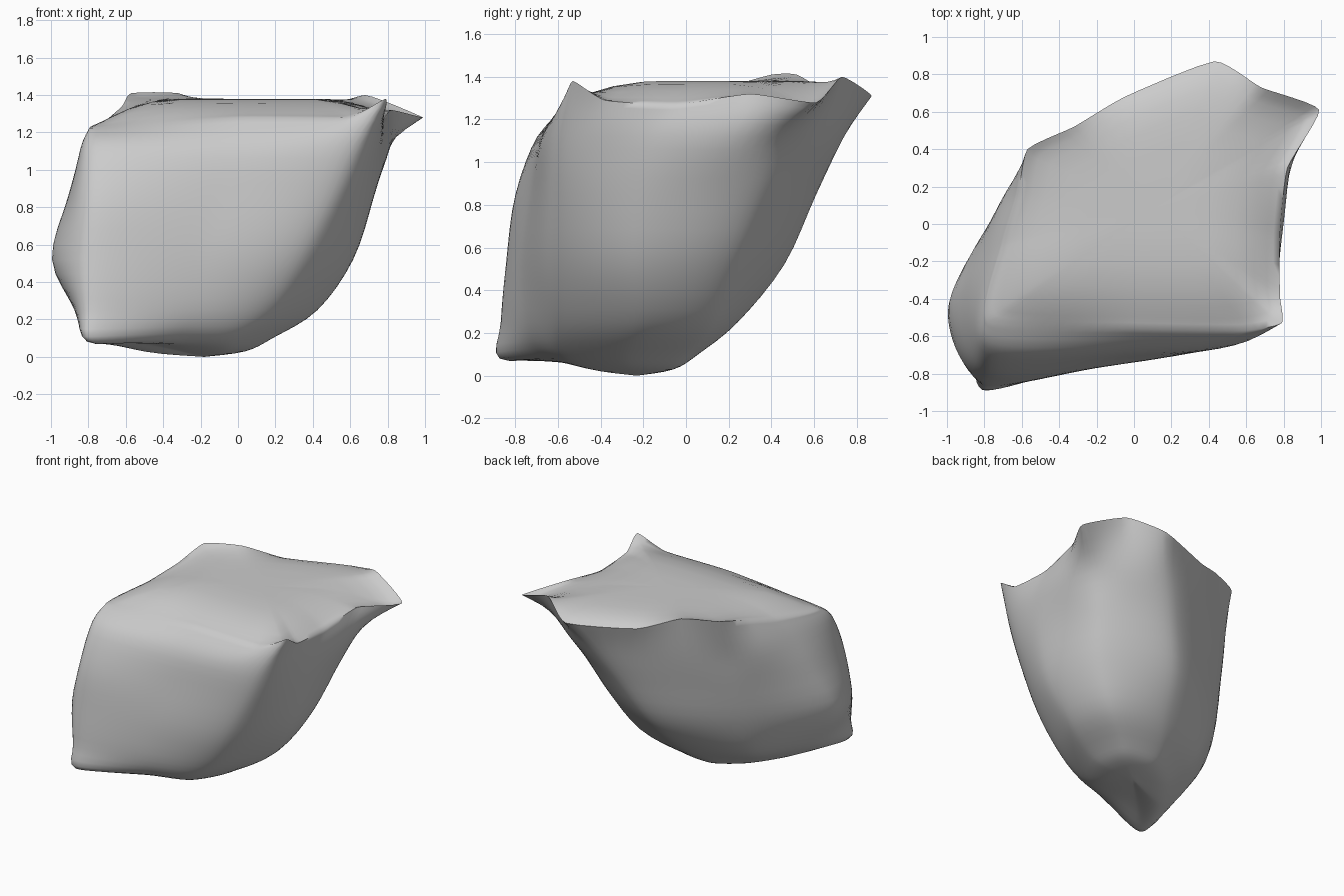
import bpy, bmesh
from mathutils import Vector

cube = bpy.data.objects.get("Cube")
if cube:
    bpy.data.objects.remove(cube)


def spline(pts, steps, pull, closed):
    """Smooth curve through points; a lower pull gives tighter corners."""
    n, out = len(pts), []
    for i in range(n if closed else n - 1):
        if closed:
            a, b, c, d = (pts[(i + k) % n] for k in (-1, 0, 1, 2))
        else:
            a, b, c, d = (pts[min(max(i + k, 0), n - 1)] for k in (-1, 0, 1, 2))
        for s in range(steps):
            t = s / steps
            u = t * t * (3 - 2 * t)
            out.append(b.lerp(c, u) + (c - a) * pull * t * (1 - t) ** 2
                       - (d - b) * pull * t * t * (1 - t))
    return out if closed else out + [pts[-1].copy()]


def level(z, *xy):
    return [Vector((x, y, z)) for x, y in xy]


# Sections, each running front-left, front, front-right, right, back-right, back, back-left, left
base = Vector((-.18, -.23, 0))
crown = Vector((.1, .08, 1.38))
foot = level(.1, (-.79, -.87), (-.3, -.7), (0, -.58), (.18, -.28),
             (.12, 0), (-.2, .05), (-.5, -.15), (-.72, -.5))
low = level(.25, (-.81, -.86), (-.2, -.75), (.19, -.6), (.42, -.22),
            (.33, .13), (-.1, .24), (-.58, .02), (-.85, -.46))
belly = level(.52, (-.82, -.83), (-.2, -.77), (.35, -.64), (.61, -.23),
              (.51, .23), (0, .46), (-.62, .14), (-.99, -.43))
chest = level(.85, (-.8, -.78), (-.1, -.73), (.52, -.63), (.72, -.2),
              (.64, .36), (.15, .61), (-.6, .24), (-.9, -.31))
shoulder = level(1.12, (-.79, -.66), (-.05, -.68), (.64, -.61), (.78, -.15),
                 (.78, .45), (.3, .74), (-.58, .31), (-.79, -.2))
rim = [Vector(p) for p in (
    (-.78, -.52, 1.22), (0, -.56, 1.28), (.58, -.57, 1.28), (.79, -.53, 1.38),
    (.78, -.38, 1.29), (.78, -.05, 1.27), (.82, .3, 1.32), (.99, .61, 1.28),
    (.68, .73, 1.4), (.43, .87, 1.31), (-.05, .68, 1.32), (-.32, .52, 1.41),
    (-.57, .4, 1.41), (-.62, .15, 1.34), (-.7, -.1, 1.27))]

# Dense rings around the body; rim spans are counted to match the eight columns
RING = 12
bottom = [base.lerp(p, .6) for p in foot]
for p in bottom:
    p.z = .03 + .3 * max(0, -p.y - .45)
foot[0].z = .08
rings = [spline(r, RING, .4, True) for r in (bottom, foot, low, belly, chest, shoulder)]

fine = spline(rim, RING, .25, True)
corners = (0, 1, 3, 5, 7, 9, 12, 14, 15)
top = [fine[round(RING * a + (b - a) * s) % len(fine)]
       for a, b in zip(corners, corners[1:]) for s in range(RING)]


def sheet_point(p, scale):
    """Top sheet: a gentle dome that curls to the rim only near its edge."""
    q = crown.lerp(p, scale)
    dome = (crown.z - .35 * max(0, -q.y - .1) ** 2
            - .35 * max(0, -q.x - .3) ** 2 - .5 * max(0, q.x - .4) ** 2)
    edge = scale ** 7
    q.z = p.z * edge + dome * (1 - edge)
    return q


# Side columns rise to the rim, then the top sheet closes inward
count = len(top)
columns = []
for j in range(count):
    side = spline([base] + [r[j] for r in rings] + [top[j]], 4, .5, False)
    sheet = [sheet_point(top[j], s) for s in (.95, .9, .8, .65, .45, .2)]
    columns.append(side[1:] + sheet)

mesh = bpy.data.meshes.new("soft_body")
bm = bmesh.new()
grid = [[bm.verts.new(p) for p in col] for col in columns]
under, over = bm.verts.new(base), bm.verts.new(crown)
for j in range(count):
    a, b = grid[j], grid[(j + 1) % count]
    bm.faces.new((under, b[0], a[0]))
    bm.faces.new((a[-1], b[-1], over))
    for i in range(len(a) - 1):
        bm.faces.new((a[i], b[i], b[i + 1], a[i + 1]))
bmesh.ops.recalc_face_normals(bm, faces=bm.faces)
bm.to_mesh(mesh)
bm.free()

body = bpy.data.objects.new("soft_body", mesh)
bpy.context.collection.objects.link(body)

# Single plain grey
grey = bpy.data.materials.new("plain_grey")
grey.use_nodes = True
colour = (.6, .6, .6, 1)
grey.diffuse_color = colour
grey.node_tree.nodes["Principled BSDF"].inputs["Base Color"].default_value = colour
mesh.materials.append(grey)

bpy.ops.object.select_all(action='DESELECT')
body.select_set(True)
bpy.context.view_layer.objects.active = body
bpy.ops.object.shade_smooth_by_angle(angle=1.2)
